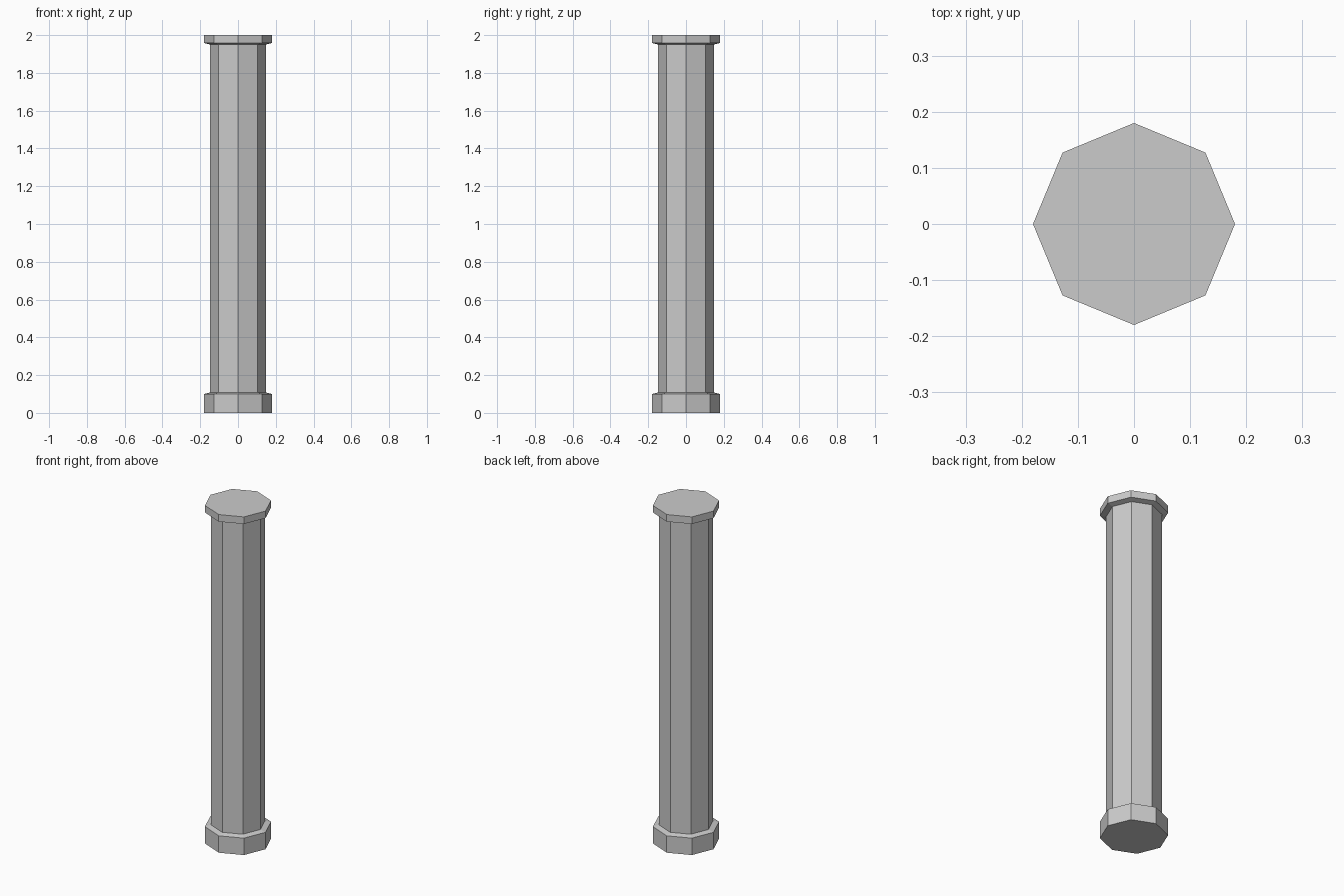
import bpy, bmesh
from math import cos, sin, tau

SIDES = 8
BASE_R, SHAFT_R = 0.18, 0.147

old = bpy.data.objects.get("Cube")
if old:
    bpy.data.objects.remove(old, do_unlink=True)

# Single stone colour
stone = bpy.data.materials.new("grey_stone")
stone.use_nodes = True
colour = (0.6, 0.6, 0.6, 1)
stone.diffuse_color = colour
stone.node_tree.nodes["Principled BSDF"].inputs["Base Color"].default_value = colour


def octagon_part(name, profile, cap_bottom=True, cap_top=True):
    """Stack octagonal rings given as (radius, z), bottom to top."""
    bm = bmesh.new()
    rings = [[bm.verts.new((r * cos(tau * i / SIDES), r * sin(tau * i / SIDES), z))
              for i in range(SIDES)] for r, z in profile]
    for low, high in zip(rings, rings[1:]):
        for i in range(SIDES):
            j = (i + 1) % SIDES
            bm.faces.new((low[i], low[j], high[j], high[i]))
    if cap_bottom:
        bm.faces.new(rings[0][::-1])
    if cap_top:
        bm.faces.new(rings[-1])
    mesh = bpy.data.meshes.new(name)
    bm.to_mesh(mesh)
    bm.free()
    mesh.materials.append(stone)
    obj = bpy.data.objects.new(name, mesh)
    bpy.context.collection.objects.link(obj)
    return obj


# Plinth with a slightly sloped shoulder, plain shaft, thin capital
octagon_part("base", [(BASE_R, 0), (BASE_R, 0.1), (SHAFT_R, 0.108)], cap_top=False)
octagon_part("shaft", [(SHAFT_R, 0.108), (SHAFT_R, 1.95)], False, False)
octagon_part("capital", [(SHAFT_R, 1.95), (BASE_R, 1.958), (BASE_R, 2)], cap_bottom=False)
